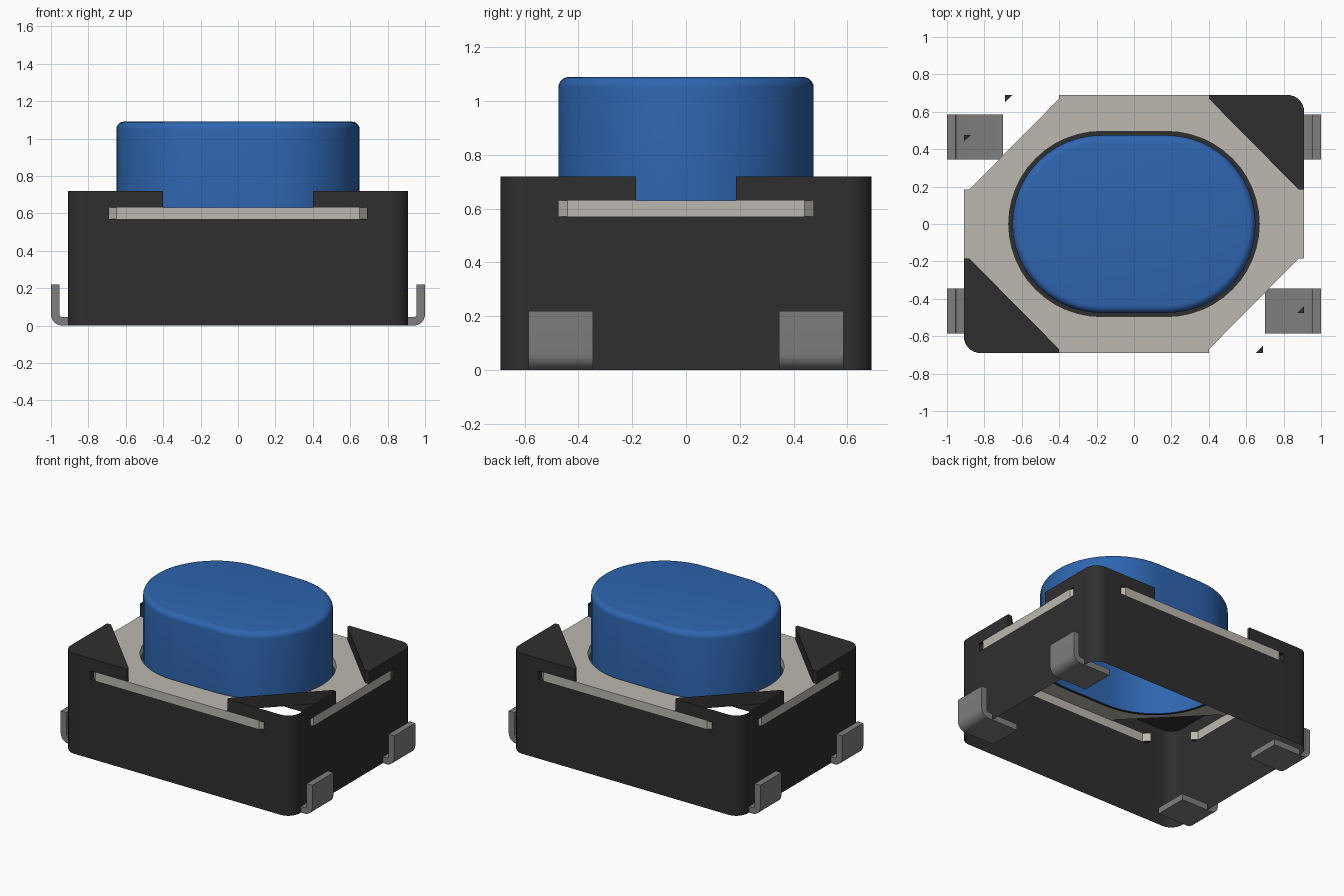
import bpy, bmesh, math

cube = bpy.data.objects.get("Cube")
if cube:
    bpy.data.objects.remove(cube, do_unlink=True)


def material(name, rgb):
    m = bpy.data.materials.new(name)
    m.use_nodes = True
    m.diffuse_color = (*rgb, 1)
    b = m.node_tree.nodes["Principled BSDF"]
    b.inputs["Base Color"].default_value = (*rgb, 1)
    b.inputs["Roughness"].default_value = 0.6
    return m


BLACK = material("black plastic", (0.028, 0.028, 0.028))
METAL = material("plate metal", (0.50, 0.48, 0.43))
BLUE = material("blue plastic", (0.028, 0.13, 0.43))
GREY = material("terminal grey", (0.21, 0.21, 0.21))

# Main dimensions
HX, HY = 0.91, 0.69                            # body half sizes
Z_SLOT, Z_PLATE, Z_POST = 0.57, 0.63, 0.72     # slot floor, plate top, post top
R_CORNER = 0.09
R_BUTTON, R_HOLE, OFFSET = 0.475, 0.495, 0.175  # stadium radii, end centre offset
POST_X, POST_Y = 0.40, 0.185                   # where the corner posts begin
PLATE_X, PLATE_Y = 0.65, 0.44                  # plate edge ends
SLOT_X, SLOT_Y = 0.69, 0.475                   # slot ends


def finish(bm, name, mat):
    bmesh.ops.remove_doubles(bm, verts=bm.verts, dist=1e-5)
    bmesh.ops.recalc_face_normals(bm, faces=bm.faces)
    mesh = bpy.data.meshes.new(name)
    bm.to_mesh(mesh)
    bm.free()
    mesh.materials.append(mat)
    mesh.shade_smooth()
    mesh.set_sharp_from_angle(angle=math.radians(30))
    ob = bpy.data.objects.new(name, mesh)
    bpy.context.scene.collection.objects.link(ob)
    return ob


def face(bm, pts):
    return bm.faces.new([bm.verts.new(p) for p in pts])


def wall(bm, a, b, z0, z1):
    face(bm, [(*a, z0), (*b, z0), (*b, z1), (*a, z1)])


def flat(bm, pts, z):
    face(bm, [(*p, z) for p in pts])


def arc(cx, cy, r, a0, a1, n):
    return [(cx + r * math.cos(math.radians(a0 + (a1 - a0) * i / n)),
             cy + r * math.sin(math.radians(a0 + (a1 - a0) * i / n)))
            for i in range(n + 1)]


def stadium(r, n=24):
    return arc(OFFSET, 0, r, -90, 90, n) + arc(-OFFSET, 0, r, 90, 270, n)


body, plate = bmesh.new(), bmesh.new()

# Outline of one quarter of the body, running from the back to the side
outline = ([(0, HY), (POST_X, HY), (PLATE_X, HY), (SLOT_X, HY)]
           + arc(HX - R_CORNER, HY - R_CORNER, R_CORNER, 90, 0, 8)
           + [(HX, SLOT_Y), (HX, PLATE_Y), (HX, POST_Y), (HX, 0)])
last = len(outline) - 1
inner = [(POST_X, HY), (POST_X, 0.67), (0.88, POST_Y), (HX, POST_Y)]
hole = arc(OFFSET, 0, R_HOLE, 0, 90, 12)

for sx in (1, -1):
    for sy in (1, -1):
        def q(pts):
            return [(sx * x, sy * y) for x, y in pts]

        path = q(outline)
        for i in range(last):
            a, b = path[i], path[i + 1]
            wall(body, a, b, 0, Z_SLOT)
            # Slot band: plate edge, open notch, then the solid corner
            if i < 2 or i >= last - 2:
                wall(plate, a, b, Z_SLOT, Z_PLATE)
            elif 3 <= i < last - 3:
                wall(body, a, b, Z_SLOT, Z_PLATE)
            # Corner post
            if 1 <= i < last - 1:
                wall(body, a, b, Z_PLATE, Z_POST)
        cut = q(inner)
        for a, b in zip(cut, cut[1:]):
            wall(body, a, b, Z_PLATE, Z_POST)
        # Two of the four posts are capped, the other two are open
        if sx * sy > 0:
            flat(body, path[1:last] + cut[2:0:-1], Z_POST)

        # Notches at the slot ends
        d = SLOT_X - PLATE_X
        e = SLOT_Y - PLATE_Y
        for tri in ([(PLATE_X, HY), (SLOT_X, HY), (SLOT_X, HY - d)],
                    [(HX, PLATE_Y), (HX, SLOT_Y), (HX - e, SLOT_Y)]):
            t = q(tri)
            flat(body, t, Z_SLOT)
            flat(body, t, Z_PLATE)
            wall(body, t[1], t[2], Z_SLOT, Z_PLATE)
            wall(plate, t[2], t[0], Z_SLOT, Z_PLATE)

        # Plate top and the wall of its button hole
        rim = q(hole + [(0, R_HOLE)])
        flat(plate, q([(0, HY)] + inner + [(HX, 0)]) + rim, Z_PLATE)
        for a, b in zip(rim, rim[1:]):
            wall(plate, a, b, Z_SLOT, Z_PLATE)

finish(body, "body_shell", BLACK)
finish(plate, "cover_plate", METAL)

# Dark ring closing the gap round the button
bm = bmesh.new()
o, n = stadium(R_HOLE), stadium(R_BUTTON)
for i in range(len(o)):
    j = (i + 1) % len(o)
    flat(bm, [o[i], o[j], n[j], n[i]], Z_SLOT)
finish(bm, "gap_ring", BLACK)

# Button: open-bottomed stadium with a rounded top edge
bm = bmesh.new()
fillet = 0.04
levels = [(R_BUTTON, Z_SLOT)] + arc(R_BUTTON - fillet, 1.09 - fillet, fillet, 0, 90, 5)
rings = [[bm.verts.new((x, y, z)) for x, y in stadium(r)] for r, z in levels]
for lo, hi in zip(rings, rings[1:]):
    for i in range(len(lo)):
        j = (i + 1) % len(lo)
        bm.faces.new([lo[i], lo[j], hi[j], hi[i]])
bm.faces.new(rings[-1])
finish(bm, "button", BLUE)

# Terminals: bent strips reaching under the body
profile = ([(0.70, 0)] + arc(0.94, 0.06, 0.06, -90, 0, 6) + [(1.0, 0.22), (0.955, 0.22)]
           + arc(0.94, 0.06, 0.015, 0, -90, 4) + [(0.70, 0.045)])
for sx, side in ((1, "left"), (-1, "right")):
    for sy, end in ((-1, "front"), (1, "back")):
        bm = bmesh.new()
        f = face(bm, [(sx * x, sy * 0.465 - 0.12, z) for x, z in profile])
        ext = bmesh.ops.extrude_face_region(bm, geom=[f], use_keep_orig=True)
        moved = [v for v in ext["geom"] if isinstance(v, bmesh.types.BMVert)]
        bmesh.ops.translate(bm, verts=moved, vec=(0, 0.24, 0))
        finish(bm, f"terminal_{end}_{side}", GREY)
